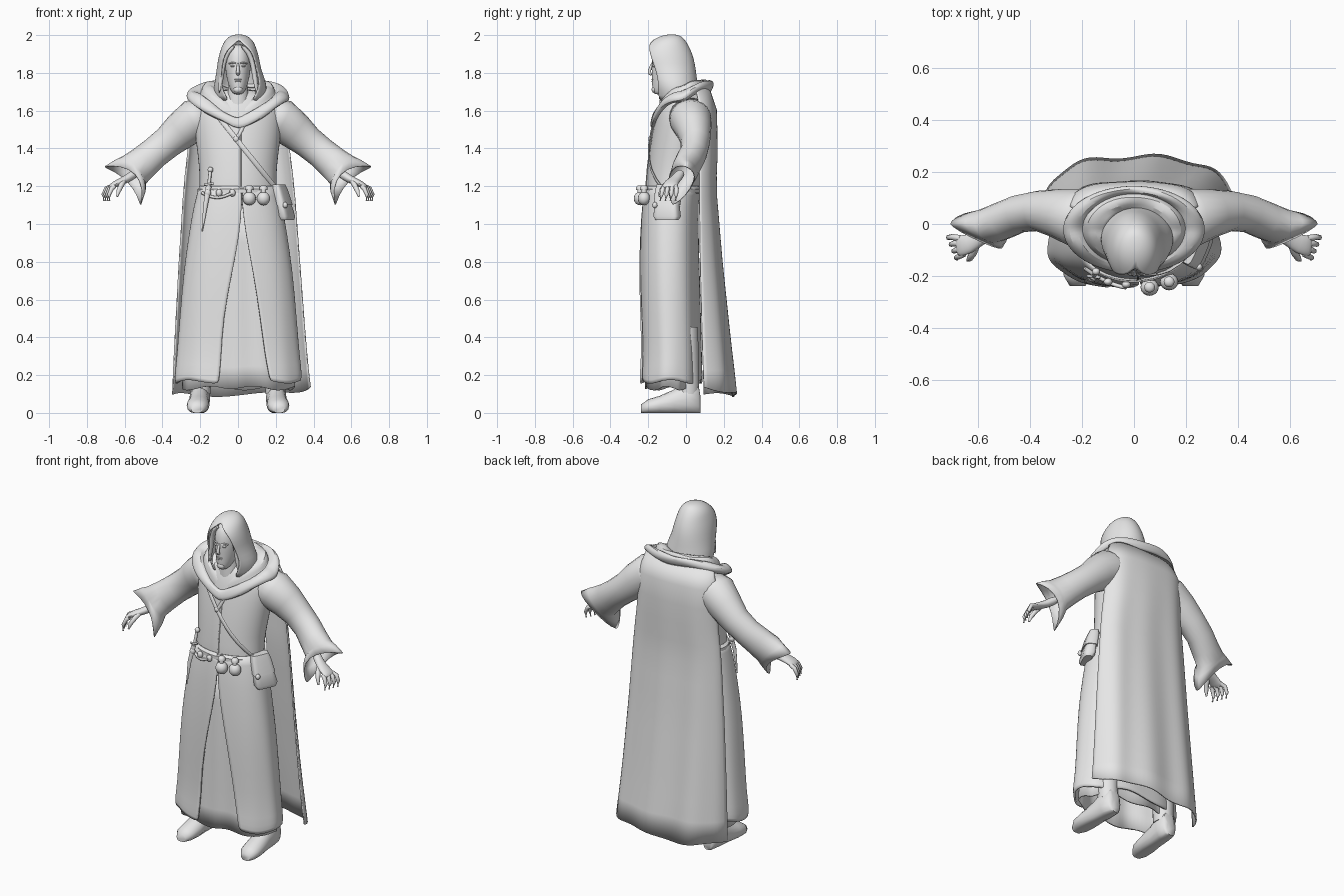
import bpy, bmesh, math
from mathutils import Vector

if "Cube" in bpy.data.objects:
    bpy.data.objects.remove(bpy.data.objects["Cube"])

grey = bpy.data.materials.new("plain_grey")
grey.diffuse_color = (0.8, 0.8, 0.8, 1)
grey.use_nodes = True
grey.node_tree.nodes["Principled BSDF"].inputs["Base Color"].default_value = grey.diffuse_color
TAU = 2 * math.pi


def finish(bm, name, thick=0, sub=0, angle=50):
    bmesh.ops.remove_doubles(bm, verts=bm.verts[:], dist=1e-4)
    bmesh.ops.recalc_face_normals(bm, faces=bm.faces[:])
    me = bpy.data.meshes.new(name)
    bm.to_mesh(me)
    bm.free()
    me.materials.append(grey)
    me.shade_smooth()
    me.set_sharp_from_angle(angle=math.radians(angle))
    ob = bpy.data.objects.new(name, me)
    bpy.context.collection.objects.link(ob)
    if sub:
        m = ob.modifiers.new("smooth", 'SUBSURF')
        m.levels = m.render_levels = sub
    if thick:
        m = ob.modifiers.new("thickness", 'SOLIDIFY')
        m.thickness, m.offset = thick, 0
    return ob


def loft(name, rings, closed=True, caps=True, **kw):
    """Skin a list of equally long point rings."""
    bm = bmesh.new()
    rows = [[bm.verts.new(p) for p in r] for r in rings]
    n = len(rows[0])
    for a, b in zip(rows, rows[1:]):
        for i in range(n if closed else n - 1):
            j = (i + 1) % n
            bm.faces.new((a[i], a[j], b[j], b[i]))
    if closed and caps:
        bm.faces.new(rows[0])
        bm.faces.new(rows[-1])
    return finish(bm, name, **kw)


def oval(rx, yf, yb, z, n=24):
    c, r = (yf + yb) / 2, (yb - yf) / 2
    return [(rx * math.sin(TAU * i / n), c - r * math.cos(TAU * i / n), z) for i in range(n)]


def tube_rings(pts, radii, n=10, loop=False):
    """Rings around a path; radii are (up, side) half sizes."""
    pts = [Vector(p) for p in pts]
    out, last = [], len(pts) - 1
    for k, p in enumerate(pts):
        d = (pts[(k + 1) % len(pts)] - pts[k - 1]) if loop else pts[min(k + 1, last)] - pts[max(k - 1, 0)]
        d.normalize()
        u = Vector((0, 1, 0)).cross(d)
        u = (u if u.length > .2 else Vector((1, 0, 0))).normalized()
        u = -u if u.z < 0 else u
        v = d.cross(u).normalized()
        ru, rv = radii[k] if isinstance(radii, list) else radii
        out.append([p + u * ru * math.cos(TAU * i / n) + v * rv * math.sin(TAU * i / n) for i in range(n)])
    return out


def tube(name, pts, radii, n=10, sx=1, **kw):
    return loft(name, [[(sx * p.x, p.y, p.z) for p in r] for r in tube_rings(pts, radii, n)], **kw)


def ball(name, c, r):
    bm = bmesh.new()
    bmesh.ops.create_uvsphere(bm, u_segments=16, v_segments=10, radius=1)
    for v in bm.verts:
        v.co = Vector(c) + Vector(v.co[i] * r[i] for i in range(3))
    return finish(bm, name)


def lerp_rows(rows, z):
    """Interpolate a table whose first column is a falling height."""
    for a, b in zip(rows, rows[1:]):
        if a[0] >= z >= b[0]:
            t = (a[0] - z) / (a[0] - b[0])
            return [p + (q - p) * t for p, q in zip(a, b)]
    return rows[0] if z > rows[0][0] else rows[-1]


# robe torso: height, half width, front, back
TORSO = [(1.72, .1, -.1, .08), (1.66, .2, -.13, .12), (1.60, .235, -.155, .13), (1.52, .235, -.172, .13),
         (1.42, .222, -.19, .115), (1.30, .207, -.205, .09), (1.20, .203, -.213, .07), (1.08, .225, -.222, .06)]
loft("robe_torso", [oval(rx, f, b, z) for z, rx, f, b in TORSO], sub=1)


def on_torso(x, z, side=-1, gap=.006):
    _, rx, f, b = lerp_rows(TORSO, z)
    return (x, (f + b) / 2 + side * ((b - f) / 2 * math.sqrt(1 - min(abs(x) / rx, .95) ** 2) + gap), z)


tube("robe_front_seam", [on_torso(.015, z, gap=0) for z in (1.54, 1.42, 1.3, 1.2)], (.004, .003), 6)

# split outer skirt: height, half width, front, back, left edge, right edge
SKIRT = [(1.20, .2, -.213, .07, .02, .021), (1.10, .23, -.228, .06, .02, .022), (.95, .255, -.237, .062, .01, .04),
         (.75, .285, -.245, .068, -.03, .08), (.5, .305, -.242, .075, -.08, .12), (.3, .32, -.238, .08, -.09, .145),
         (.2, .332, -.25, .083, -.1, .165), (.165, .327, -.247, .083, -.105, .17)]
rings = []
for z, rx, f, b, xl, xr in SKIRT:
    p0, p1 = math.asin(xr / rx), TAU + math.asin(xl / rx)
    ring = []
    for i in range(49):
        p = p0 + (p1 - p0) * i / 48
        w = 1 + .012 * (1.2 - z) * math.sin(9 * p + 1)
        c = math.copysign(abs(math.cos(p)) ** .85, math.cos(p))
        ring.append((rx * w * math.sin(p), (f + b) / 2 - (b - f) / 2 * w * c, z + (.01 * math.sin(5 * p) if z < .25 else 0)))
    rings.append(ring)
loft("outer_skirt", rings, closed=False, thick=.01, sub=1)
rings = []
for z, rx, f, b in [(1.1, .2, -.195, .04), (.7, .25, -.208, .045), (.35, .285, -.208, .055), (.13, .3, -.215, .06)]:
    rings.append([(x * (1 + .03 * math.sin(i)), y + .008 * math.sin(i * 1.3), z + (.012 * math.sin(i * .9) if z < .2 else 0))
                  for i, (x, y, z) in enumerate(oval(rx, f, b, z, 40))])
loft("inner_skirt", rings, caps=False, thick=.01, sub=1)

# cape: height, left, right, side y, back y
CAPE = [(1.72, -.22, .22, .05, .12), (1.62, -.255, .255, .075, .158), (1.4, -.262, .27, .07, .163),
        (1.2, -.285, .295, .07, .153), (.8, -.31, .325, .075, .185), (.4, -.332, .355, .085, .225), (.11, -.345, .382, .095, .258)]
rings = []
for z in [1.72 - 1.61 * k / 14 for k in range(15)]:
    _, xl, xr, ye, yb = lerp_rows(CAPE, z)
    ring = []
    for i in range(37):
        u = i / 18 - 1
        fold = .009 * (1.75 - z) / 1.6 * math.sin(u * 11 + .6 * z) * (1 - u ** 4)
        hem = (.045 * max(u, 0) ** 2 + .01 * math.sin(u * 6) - .015) * (z < .15)
        ring.append(((xl + xr) / 2 + (xr - xl) / 2 * math.sin(u * 1.35) / math.sin(1.35),
                     ye + (yb - ye) * (1 - abs(u) ** 2.6) + fold, z + hem))
    rings.append(ring)
loft("cape", rings, closed=False, thick=.008)

# draped cowl dipping to a point in front: half width, front, back, lift
rings = []
for rx, f, b, dz in [(.10, -.10, .05, .03), (.15, -.125, .08, .045), (.183, -.147, .105, .035), (.19, -.152, .112, .008),
                     (.197, -.155, .115, -.008), (.215, -.165, .125, .012), (.25, -.178, .135, .01), (.268, -.186, .143, -.008),
                     (.27, -.184, .142, -.024), (.25, -.17, .13, -.035)]:
    ring = []
    for i, (x, y, _) in enumerate(oval(rx, f, b, 0, 36)):
        p = TAU * i / 36
        s = abs(math.sin(p))
        drop = (f + b) / 2 - (b - f) / 2 * (1 - s) if math.cos(p) > 0 else y
        ring.append((x, y, 1.656 + .68 * drop + dz + .045 * s * s + .006 * math.sin(5 * p + 60 * rx)))
    rings.append(ring)
loft("shoulder_cowl", rings, caps=False, thick=.01, sub=1)

# hood: height, half width, front, back, sweep in degrees
HOOD = [(2.001, 0, -.075, -.075, 180), (1.996, .035, -.12, -.035, 180), (1.98, .062, -.16, -.015, 180), (1.955, .08, -.19, .003, 165),
        (1.93, .09, -.195, .017, 140), (1.88, .105, -.183, .037, 128), (1.82, .113, -.16, .048, 125), (1.76, .13, -.145, .055, 128),
        (1.71, .14, -.145, .065, 137), (1.655, .125, -.14, .06, 150)]
rings = []
for z, rx, f, b, deg in HOOD:
    a = math.radians(deg)
    ts = [a * (i / 14 - 1) for i in range(29)]
    lean = .012 if z < 1.8 else .004
    rings.append([(rx * math.sin(t) + lean, b + (f - b) * (1 - math.cos(t)) / (1 - math.cos(a)), z) for t in ts])
loft("hood", rings, closed=False, thick=.008, sub=1)

# head and face
HEAD = [(1.685, .018, -.165, -.12), (1.70, .036, -.178, -.08), (1.74, .053, -.18, -.03), (1.80, .066, -.182, 0),
        (1.86, .07, -.184, 0), (1.92, .062, -.172, -.01), (1.955, .035, -.14, -.04)]
loft("head", [oval(rx, f, b, z) for z, rx, f, b in HEAD], sub=1)
tube("nose", [(0, -.178, 1.855), (0, -.189, 1.825), (0, -.198, 1.80), (0, -.18, 1.787)],
     [(.006, .006), (.008, .008), (.012, .011), (.009, .008)], sub=1)
ball("upper_lip", (0, -.176, 1.765), (.02, .008, .004))
ball("lower_lip", (0, -.175, 1.755), (.017, .008, .005))
ball("chin", (0, -.168, 1.712), (.024, .014, .018))
tube("neck", [(0, -.07, 1.56), (0, -.085, 1.65), (0, -.085, 1.75)], [(.08, .07), (.06, .055), (.048, .046)], 16)

for sx, side in ((-1, "left"), (1, "right")):
    ball(side + "_eye", (sx * .027, -.17, 1.836), (.012, .01, .006))
    tube(side + "_brow", [(.012, -.178, 1.851), (.03, -.173, 1.855), (.047, -.16, 1.849)], (.004, .005), 8, sx)
    tube(side + "_hair", [(.015, -.165, 1.945), (.055, -.152, 1.915), (.08, -.135, 1.85), (.09, -.135, 1.77), (.1, -.14, 1.69)],
         [(.01, .01), (.014, .014), (.015, .018), (.016, .018), (.005, .005)], 8, sx, sub=1)

    # wide sleeve with pointed cuff
    rings = tube_rings([(.16, .02, 1.57), (.23, .025, 1.55), (.30, .042, 1.495), (.37, .05, 1.435), (.44, .04, 1.378),
                        (.50, .015, 1.327), (.55, -.005, 1.285)],
                       [(.10, .11), (.11, .108), (.098, .09), (.083, .075), (.08, .07), (.085, .07), (.093, .068)], 20)
    d = Vector((.75, -.2, -.65))
    cuff = []
    for i in range(20):
        c, s = math.cos(TAU * i / 20), math.sin(TAU * i / 20)
        cuff.append(Vector((.61, -.035, 1.203)) + Vector((.095, .035, .1)) * c
                    + Vector((-.02, -.062, .02)) * s * abs(s) ** .5 - d * .06 * s * s)
    mid = [(p + q) / 2 - d * .012 for p, q in zip(rings[-1], cuff)]
    rings += [mid, cuff]
    loft(side + "_sleeve", [[(sx * p.x, p.y, p.z) for p in r] for r in rings], caps=False, thick=.005, angle=80)

    # hand
    tube(side + "_palm", [(.53, -.02, 1.28), (.59, -.055, 1.235), (.635, -.078, 1.22), (.672, -.085, 1.198), (.683, -.086, 1.19)],
         [(.028, .028), (.022, .027), (.019, .04), (.016, .042), (.008, .036)], 12, sx, sub=1)
    for i in range(4):
        x, y = -.01 * i, -.02 * i
        tube(f"{side}_finger_{i + 1}", [(.668 + x / 2, -.055 + y, 1.2), (.698 + x, -.05 + y * 1.2, 1.188),
                                        (.713 + x, -.052 + y * 1.3, 1.155), (.71 + x, -.055 + y * 1.35, 1.122)],
             [(.012, .012), (.012, .012), (.01, .01), (.005, .005)], 8, sx)
    tube(side + "_thumb", [(.605, -.08, 1.228), (.618, -.112, 1.205), (.632, -.133, 1.175), (.64, -.14, 1.145)],
         [(.014, .014), (.014, .014), (.012, .012), (.005, .005)], 8, sx)

    # boot
    rings = []
    for y, w, top in [(.078, .025, .08), (.066, .045, .15), (.01, .055, .165), (-.06, .052, .125), (-.14, .06, .09),
                      (-.2, .055, .072), (-.238, .03, .045)]:
        cx = .203 - .06 * y
        rings.append([(sx * (cx + w * math.cos(TAU * i / 16)), y,
                       max(.0, top * (.45 + .55 * math.sin(TAU * i / 16)))) for i in range(16)])
    loft(side + "_boot", rings, angle=60)
    tube(side + "_boot_shaft", [(.2, .012, .1), (.2, .01, .2), (.19, 0, .45)], [(.054, .058), (.06, .06), (.07, .065)], 14, sx)

# belt with hanging cord
loft("belt", [oval(.205 + o, -.215 - o, .07 + o, z, 40) for z, o in
              ((1.16, .0), (1.165, .01), (1.185, .01), (1.19, .0))], caps=False)
tube("belt_cord", [(-.19 + .02 * i, -.145 - .1 * math.sin(.25 + i * .145), 1.165 - .025 * math.sin(math.pi * i / 8)) for i in range(9)],
     (.008, .008), 8)
for i, x in enumerate((-.16, -.1, -.03)):
    ball(f"belt_knot_{i + 1}", (x, -.235 + .4 * abs(x) ** 1.5, 1.165), (.017, .014, .02))

# shoulder strap running round the body
for name, side in (("shoulder_strap", -1), ("shoulder_strap_back", 1)):
    tube(name, [on_torso(-.13 + .037 * k, 1.6 - .046 * k, side) for k in range(10)], (.013, .005), 8)
tube("short_strap", [on_torso(.04, 1.55), on_torso(.02, 1.5), on_torso(-.005, 1.455)], (.009, .005), 8)
ball("strap_buckle", on_torso(-.01, 1.45), (.015, .009, .015))

# hip pouch with flap
rows = [(1.205, .018, .045), (1.19, .026, .055), (1.1, .032, .065), (1.04, .036, .072), (1.02, .025, .06)]
for name, part, g in (("pouch", rows, 0), ("pouch_flap", [(1.21, .02, .048), (1.18, .027, .056), (1.1, .033, .064)], .006)):
    rings = []
    for z, w, h in part:
        ring = []
        for i in range(20):
            c, s = math.cos(TAU * i / 20), math.sin(TAU * i / 20)
            a = (w + g) * math.copysign(abs(c) ** .5, c)
            b = (h + g) * math.copysign(abs(s) ** .5, s)
            ring.append((.236 - .24 * (z - 1.12) + a * .8 + b * .4, -.1 + b * .9 - a * .5, z))
        rings.append(ring)
    loft(name, rings)
ball("pouch_clasp", (.25, -.165, 1.1), (.013, .014, .016))

# two round flasks
for i, (x, y) in enumerate(((.06, -.243), (.135, -.222))):
    ball(f"flask_{i + 1}", (x, y, 1.135), (.035, .033, .036))
    tube(f"flask_neck_{i + 1}", [(x, y, 1.16), (x, y, 1.18), (x, y, 1.181), (x, y, 1.195), (x, y, 1.205)],
         [(.014, .014), (.014, .014), (.021, .021), (.021, .021), (.012, .012)], 12)

# dagger at the hip
tube("dagger_sheath", [(-.155, -.205, 1.2), (-.172, -.222, 1.1), (-.19, -.222, .96)], [(.015, .01), (.012, .009), (.003, .003)], 8)
tube("dagger_grip", [(-.155, -.2, 1.2), (-.147, -.185, 1.28)], (.009, .009), 8)
tube("dagger_guard", [(-.18, -.2, 1.207), (-.13, -.205, 1.215)], (.006, .006), 8)
ball("dagger_pommel", (-.146, -.183, 1.287), (.015, .014, .015))
